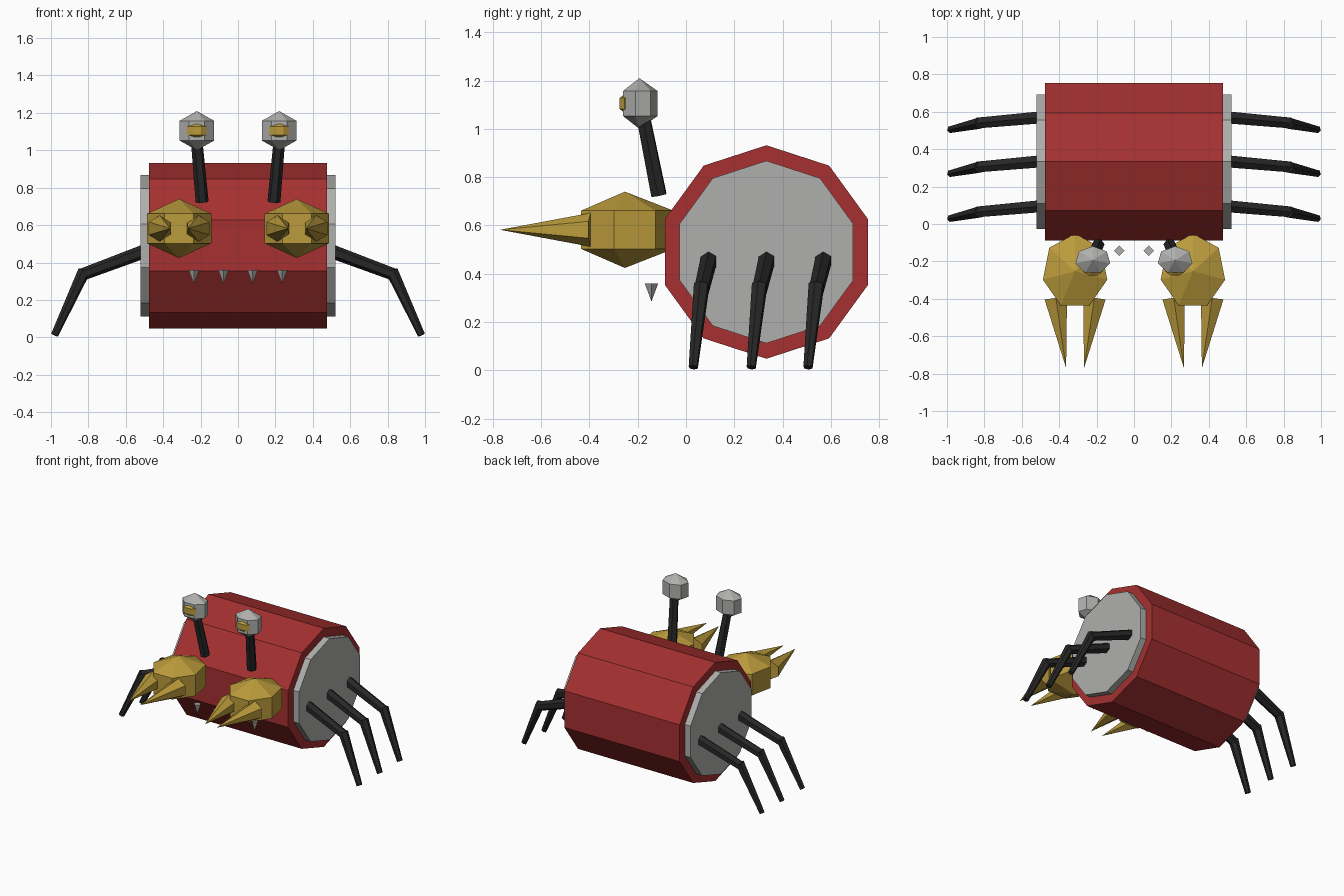
import bpy
import math
from mathutils import Vector, Matrix

old = bpy.data.objects.get("Cube")
if old:
    bpy.data.objects.remove(old)


def make_material(name, rgb):
    mat = bpy.data.materials.new(name)
    mat.use_nodes = True
    mat.diffuse_color = (*rgb, 1)
    shader = next(n for n in mat.node_tree.nodes if n.type == 'BSDF_PRINCIPLED')
    shader.inputs["Base Color"].default_value = (*rgb, 1)
    return mat


RED = make_material("shell red", (0.38, 0.03, 0.03))
GREY = make_material("pale grey", (0.43, 0.43, 0.42))
GOLD = make_material("claw gold", (0.50, 0.33, 0.045))
BLACK = make_material("limb black", (0.02, 0.02, 0.02))


def finish(name, mat):
    obj = bpy.context.object
    obj.name = name
    obj.data.materials.append(mat)
    return obj


def tube(name, start, end, r1, r2, sides, mat, spin=0.0):
    """Straight prism or cone running from start to end."""
    a, b = Vector(start), Vector(end)
    bpy.ops.mesh.primitive_cone_add(vertices=sides, radius1=r1, radius2=r2,
                                    depth=(b - a).length)
    obj = finish(name, mat)
    obj.data.transform(Matrix.Rotation(spin, 4, 'Z'))
    obj.rotation_mode = 'QUATERNION'
    obj.rotation_quaternion = (b - a).to_track_quat('Z', 'Y')
    obj.location = (a + b) / 2
    return obj


def ball(name, centre, radii, rings, mat):
    """Seven-sided faceted ball."""
    bpy.ops.mesh.primitive_uv_sphere_add(segments=7, ring_count=rings, radius=1)
    obj = finish(name, mat)
    obj.location, obj.scale = centre, radii
    return obj


def drum(name, half_width, radius, mat):
    """Ten-sided drum lying across the body."""
    bpy.ops.mesh.primitive_cylinder_add(vertices=10, radius=radius, depth=2 * half_width)
    obj = finish(name, mat)
    # a corner of the profile points to the front
    obj.data.transform(Matrix.Rotation(math.pi / 2, 4, 'Z'))
    obj.data.transform(Matrix.Rotation(math.pi / 2, 4, 'Y'))
    obj.location = (0, 0.333, 0.49)


# Shell and the grey plates on both ends
drum("shell", 0.475, 0.442, RED)
drum("end_plates", 0.522, 0.378, GREY)

for side, s in (("left", 1), ("right", -1)):
    # Bent legs
    for place, y in (("front", 0.03), ("middle", 0.27), ("back", 0.505)):
        root = (s * 0.50, y + 0.065, 0.46)
        knee = (s * 0.835, y + 0.035, 0.335)
        foot = (s * 0.981, y, 0.012)
        tube(f"{side}_{place}_upper_leg", root, knee, 0.037, 0.033, 6, BLACK)
        tube(f"{side}_{place}_lower_leg", (s * 0.822, y + 0.035, 0.355), foot,
             0.034, 0.02, 6, BLACK)

    # Claw palm with two pincer spikes
    x = s * 0.315
    ball(f"{side}_claw", (x, -0.253, 0.582), (0.204, 0.233, 0.158), 3, GOLD)
    for finger, d in (("outer", s), ("inner", -s)):
        tube(f"{side}_{finger}_pincer", (x + d * 0.103, -0.395, 0.582),
             (x + d * 0.048, -0.77, 0.582), 0.07, 0, 6, GOLD)

    # Eye on a stalk, with its pupil
    x = s * 0.22
    tube(f"{side}_eye_stalk", (s * 0.192, -0.112, 0.725), (x, -0.175, 1.04),
         0.035, 0.031, 6, BLACK)
    ball(f"{side}_eye", (x, -0.193, 1.105), (0.11, 0.086, 0.105), 3, GREY)
    ball(f"{side}_pupil", (x, -0.248, 1.105), (0.062, 0.034, 0.045), 2, GOLD)

    # Teeth
    for place, tx in (("inner", 0.078), ("outer", 0.236)):
        tube(f"{side}_{place}_tooth", (s * tx, -0.143, 0.36),
             (s * tx, -0.143, 0.285), 0.028, 0, 4, GREY)
